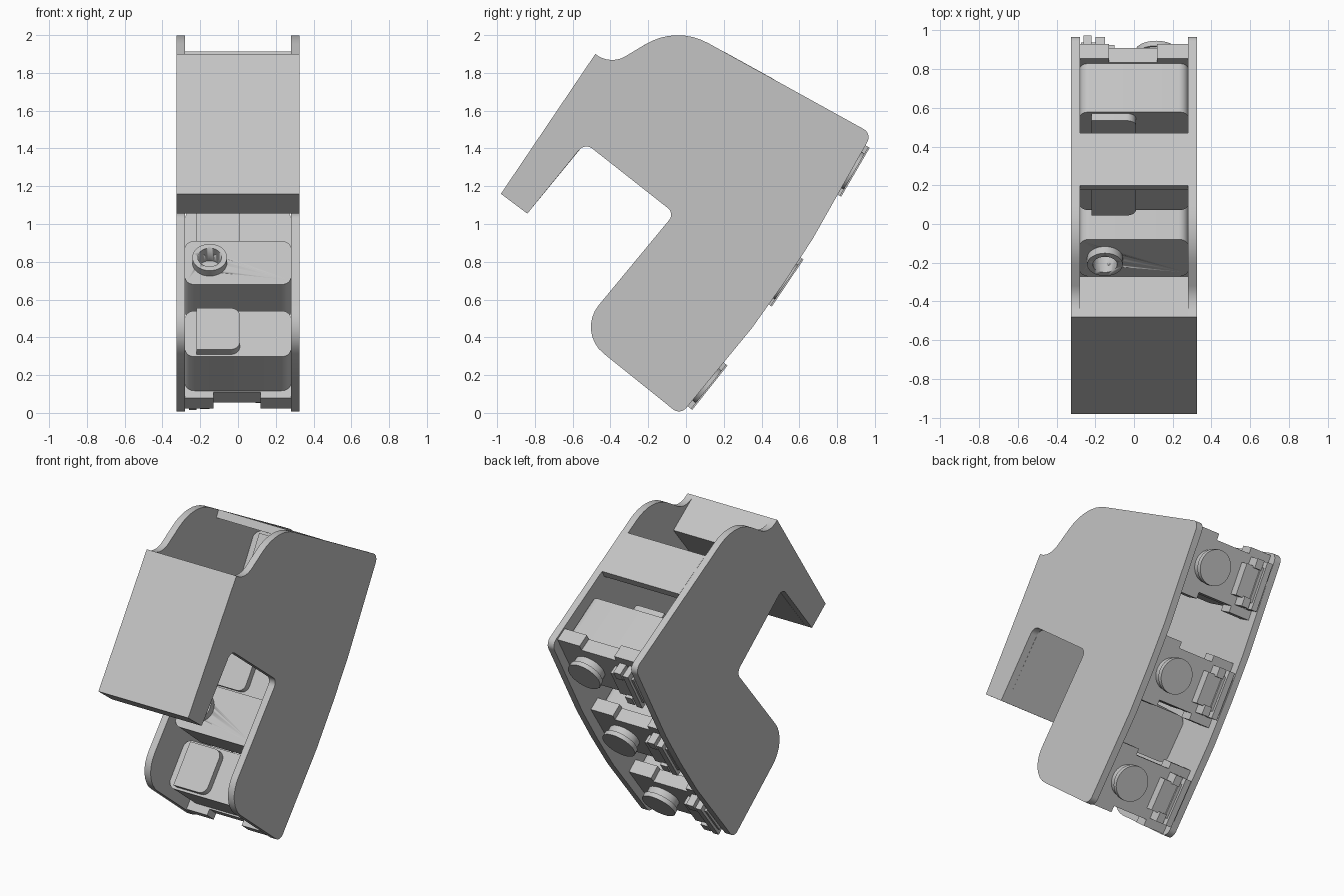
import bpy, bmesh, math
from mathutils import Vector, Matrix

cube = bpy.data.objects.get("Cube")
if cube:
    bpy.data.objects.remove(cube)

grey = bpy.data.materials.new("light grey plastic")
grey.use_nodes = True
grey.diffuse_color = (0.55, 0.55, 0.55, 1)
grey.node_tree.nodes["Principled BSDF"].inputs["Base Color"].default_value = (0.55, 0.55, 0.55, 1)

# Local axes for the upright side profiles: (y, z) outline, extruded along x
SIDE = Matrix(((0, 0, 1, 0), (1, 0, 0, 0), (0, 1, 0, 0), (0, 0, 0, 1)))


def rounded(corners, steps=8):
    """Outline from (a, b, radius) corners, with each corner filleted."""
    out = []
    for i, (a, b, r) in enumerate(corners):
        p = Vector((a, b))
        if r == 0:
            out.append(p)
            continue
        d1 = (Vector(corners[i - 1][:2]) - p).normalized()
        d2 = (Vector(corners[(i + 1) % len(corners)][:2]) - p).normalized()
        half = d1.angle(d2) / 2
        centre = p + (d1 + d2).normalized() * r / math.sin(half)
        start = p + d1 * r / math.tan(half) - centre
        end = p + d2 * r / math.tan(half) - centre
        sweep = start.angle_signed(end)
        for k in range(steps + 1):
            out.append(centre + Matrix.Rotation(-sweep * k / steps, 2) @ start)
    return out


def prism(name, outline, low, high, matrix, smooth=True):
    """Extrude an outline between two depths, in the given frame."""
    bm = bmesh.new()
    face = bm.faces.new([bm.verts.new((p[0], p[1], low)) for p in outline])
    moved = bmesh.ops.extrude_face_region(bm, geom=[face])["geom"]
    bmesh.ops.translate(bm, vec=(0, 0, high - low),
                        verts=[v for v in moved if isinstance(v, bmesh.types.BMVert)])
    bmesh.ops.recalc_face_normals(bm, faces=bm.faces)
    mesh = bpy.data.meshes.new(name)
    bm.to_mesh(mesh)
    bm.free()
    mesh.materials.append(grey)
    obj = bpy.data.objects.new(name, mesh)
    bpy.context.collection.objects.link(obj)
    obj.matrix_world = matrix
    if smooth:
        bpy.ops.object.select_all(action="DESELECT")
        obj.select_set(True)
        bpy.context.view_layer.objects.active = obj
        bpy.ops.object.shade_smooth_by_angle(angle=math.radians(30))
    return obj


def rect(x0, x1, half, r=0.0):
    return rounded([(x0, -half, r), (x1, -half, r), (x1, half, r), (x0, half, r)])


def circle(x, r, n=40):
    return [(x + r * math.cos(math.tau * i / n), r * math.sin(math.tau * i / n)) for i in range(n)]


def frame(y, z, uy, uz):
    """Tilted frame: x across, second axis along (uy, uz), third facing the front."""
    return Matrix.Translation((0, y, z)) @ Matrix.Rotation(math.atan2(uz, uy), 4, "X")


# Two side walls
wall = rounded([
    (-0.98, 1.16, 0), (-0.48, 1.90, 0), (-0.40, 1.84, 0.14), (-0.05, 2.05, 0.33),
    (0.985, 1.478, 0.05), (0.67, 0.92, 0), (0.52, 0.69, 0), (0.35, 0.45, 0),
    (-0.03, -0.012, 0.05), (-0.579, 0.429, 0.18), (-0.06, 1.056, 0.045),
    (-0.535, 1.43, 0.05), (-0.84, 1.055, 0)])
prism("right_wall", wall, -0.325, -0.28, SIDE)
prism("left_wall", wall, 0.28, 0.325, SIDE)

# Tapered block at the front and the bridge across the top
prism("front_block", [(-0.98, 1.16), (-0.48, 1.90), (-0.27, 1.75), (-0.84, 1.055)],
      -0.28, 0.28, SIDE, False)
prism("top_bridge", [(0.20, 1.913), (0.47, 1.764), (0.445, 1.72), (0.175, 1.869)],
      -0.28, 0.28, SIDE, False)

# Three switch modules along the curved back
spots = {"lower": (0.109, 0.147, 0.62, 0.78),
         "middle": (0.52, 0.70, 0.56, 0.83),
         "upper": (0.878, 1.285, 0.504, 0.864)}
for place, spot in spots.items():
    f = frame(*spot)
    prism(place + "_body", rect(-0.28, 0.28, 0.155, 0.05), 0.14, 0.437, f)
    tab = rounded([(-0.22, -0.14, 0), (0.01, -0.14, 0.05), (0.01, 0.14, 0.05), (-0.22, 0.14, 0)])
    prism(place + "_tab", tab, 0.43, 0.48, f)
    # Back plate with a notch in the middle of both ends
    half = [(0.28, 0.205), (0.12, 0.205), (0.12, 0.165), (-0.13, 0.165), (-0.13, 0.205), (-0.28, 0.205)]
    plate = half + [(x, -u) for x, u in reversed(half)]
    prism(place + "_plate", plate, 0.06, 0.147, f, False)
    # Round contact and stepped socket on the back
    prism(place + "_disc_base", circle(0.115, 0.10), 0.01, 0.07, f)
    prism(place + "_disc", circle(0.115, 0.11), -0.015, 0.015, f)
    prism(place + "_socket_rail", rect(-0.275, -0.20, 0.11), -0.005, 0.07, f, False)
    prism(place + "_socket_lip", rect(-0.26, -0.22, 0.15), -0.022, 0.07, f, False)
    prism(place + "_socket_core", rect(-0.20, -0.10, 0.10), 0.005, 0.07, f, False)
    for side, end in (("bottom", -1), ("top", 1)):
        clip = [(-0.20, end * 0.09), (-0.15, end * 0.09), (-0.15, end * 0.15), (-0.20, end * 0.15)]
        prism(place + "_" + side + "_clip", clip, -0.015, 0.07, f, False)

# Spacer block between the lower two modules, with a ring on its face
f = frame(-0.175, 0.795, 0.64, 0.77)
prism("spacer_block", rect(-0.28, 0.28, 0.15, 0.05), -0.29, 0.0, f)
ring = prism("spacer_ring", circle(-0.15, 0.092), -0.08, 0.045, f)
cutter = prism("ring_cutter", circle(-0.15, 0.063), -0.06, 0.1, f)
cutter.hide_render = True
cutter.hide_viewport = True
for name in ("spacer_ring", "spacer_block"):
    cut = bpy.data.objects[name].modifiers.new("hole", "BOOLEAN")
    cut.operation = "DIFFERENCE"
    cut.object = cutter
    cut.solver = "EXACT"
